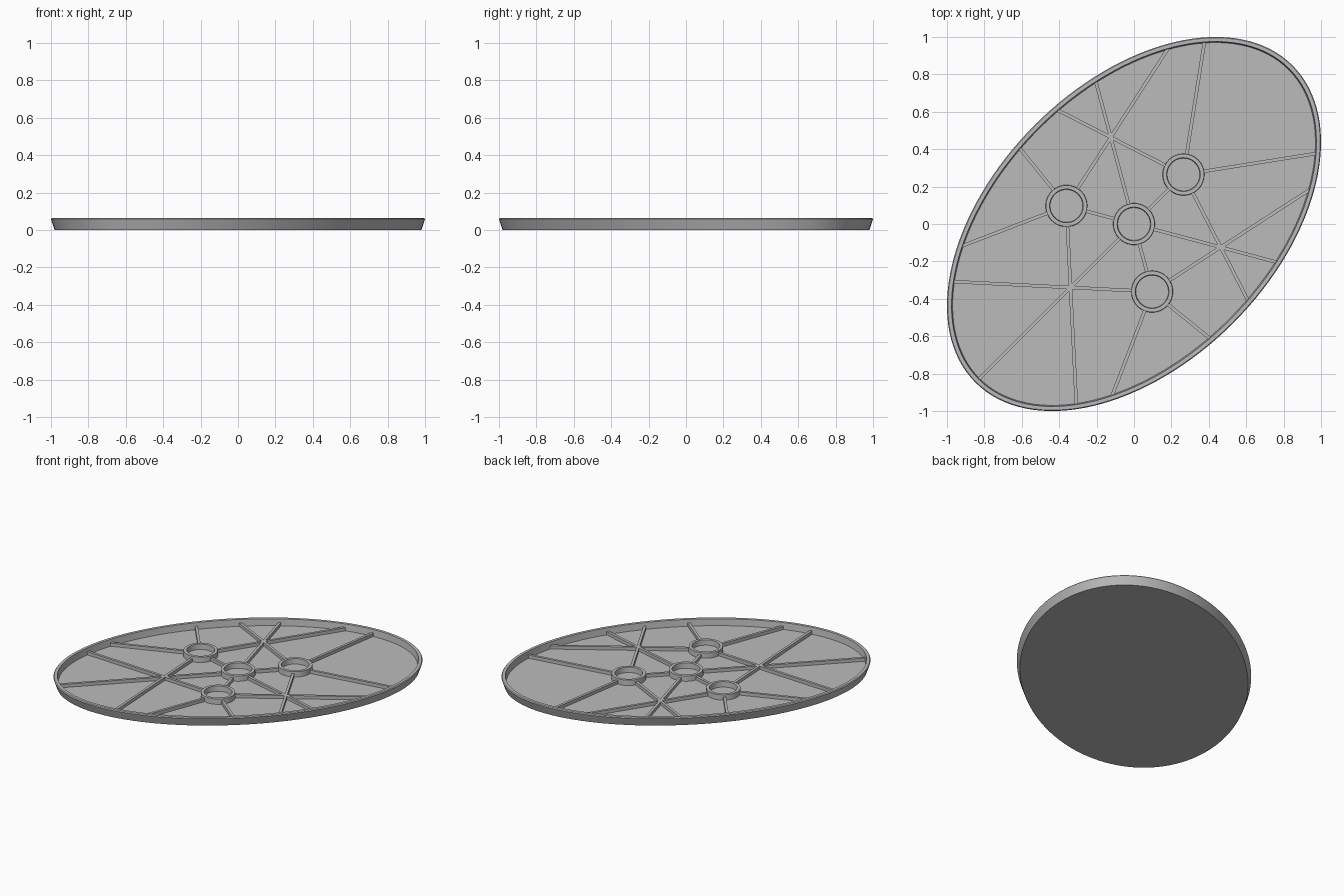
import bpy, bmesh, math
from mathutils import Vector, Matrix

cube = bpy.data.objects.get("Cube")
if cube:
    bpy.data.objects.remove(cube, do_unlink=True)

grey = bpy.data.materials.new("plain grey")
grey.use_nodes = True
colour = (0.5, 0.5, 0.5, 1)
grey.diffuse_color = colour
grey.node_tree.nodes["Principled BSDF"].inputs["Base Color"].default_value = colour

HALF_LONG, HALF_SHORT = 1.199, 0.75
TILT = math.radians(45)
FLOOR = 0.018
RING_OUT, RING_IN = 0.112, 0.09


def finish(name, bm):
    bmesh.ops.recalc_face_normals(bm, faces=bm.faces)
    mesh = bpy.data.meshes.new(name)
    bm.to_mesh(mesh)
    bm.free()
    mesh.materials.append(grey)
    mesh.shade_smooth()
    mesh.set_sharp_from_angle(angle=math.radians(30))
    obj = bpy.data.objects.new(name, mesh)
    bpy.context.collection.objects.link(obj)
    return obj


def add_loop(bm, a, b, z, steps):
    turns = [2 * math.pi * i / steps for i in range(steps)]
    return [bm.verts.new((a * math.cos(t), b * math.sin(t), z)) for t in turns]


def bridge(bm, low, high):
    n = len(low)
    for i in range(n):
        j = (i + 1) % n
        bm.faces.new((low[i], low[j], high[j], high[i]))


def polar(radius, degrees):
    t = math.radians(degrees)
    return Vector((radius * math.cos(t), radius * math.sin(t)))


# Oval tray: flared outer wall, softened lip, inner wall and floor
profile = [(0.02, 0), (0, 0.058), (0.005, 0.064), (0.025, 0.064), (0.031, FLOOR)]
bm = bmesh.new()
loops = [add_loop(bm, HALF_LONG - inset, HALF_SHORT - inset, z, 128)
         for inset, z in profile]
for low, high in zip(loops, loops[1:]):
    bridge(bm, low, high)
bm.faces.new(loops[0])
bm.faces.new(loops[-1])
bm.transform(Matrix.Rotation(TILT, 4, 'Z'))
finish("oval_tray", bm)


# Raised rings: one in the middle and three around it
def ring(name, centre):
    bm = bmesh.new()
    section = [(RING_OUT, FLOOR - 0.002), (RING_OUT - 0.002, 0.055),
               (RING_IN, 0.055), (RING_IN - 0.003, FLOOR - 0.002)]
    loops = [add_loop(bm, r, r, z, 48) for r, z in section]
    for low, high in zip(loops, loops[1:] + loops[:1]):
        bridge(bm, low, high)
    bm.transform(Matrix.Translation(centre.to_3d()))
    finish(name, bm)


# Straight ribs lying on the floor
def rib(name, start, end, width=0.018, top=0.041):
    along = (end - start).normalized()
    side = Vector((-along.y, along.x)) * width / 2
    corners = [start - side, end - side, end + side, start + side]
    bm = bmesh.new()
    low, high = ([bm.verts.new((p.x, p.y, z)) for p in corners]
                 for z in (FLOOR - 0.002, top))
    bridge(bm, low, high)
    bm.faces.new(low)
    bm.faces.new(high)
    finish(name, bm)


def wall_hit(start, along):
    # Where a line from start meets the inside of the wall
    spin = Matrix.Rotation(-TILT, 2)
    shrink = Vector((1 / (HALF_LONG - 0.025), 1 / (HALF_SHORT - 0.025)))
    p, d = spin @ start * 1, spin @ along
    p = Vector((p.x * shrink.x, p.y * shrink.y))
    d = Vector((d.x * shrink.x, d.y * shrink.y))
    b, c = p.dot(d), p.dot(p) - 1
    t = (-b + math.sqrt(b * b - d.dot(d) * c)) / d.dot(d)
    return start + along * t


def rib_to_wall(name, centre, along):
    along = along.normalized()
    rib(name, centre + along * 0.1, wall_hit(centre, along))


middle = Vector((0, 0))
ring("middle_ring", middle)
for k in range(3):
    angle = 45 + 120 * k
    hub = polar(0.374, angle)
    ring(f"outer_ring_{k}", hub)
    out = hub.normalized()
    rib(f"inner_rib_{k}", out * 0.1, hub - out * 0.1)
    rib_to_wall(f"crossing_rib_{k}", middle, polar(1, angle + 60))
    for label, sign in (("a", 1), ("b", -1)):
        rib_to_wall(f"spread_rib_{k}{label}", hub, polar(1, angle + sign * 36))
        rib_to_wall(f"long_rib_{k}{label}", hub, polar(0.48, angle + sign * 60) - hub)
